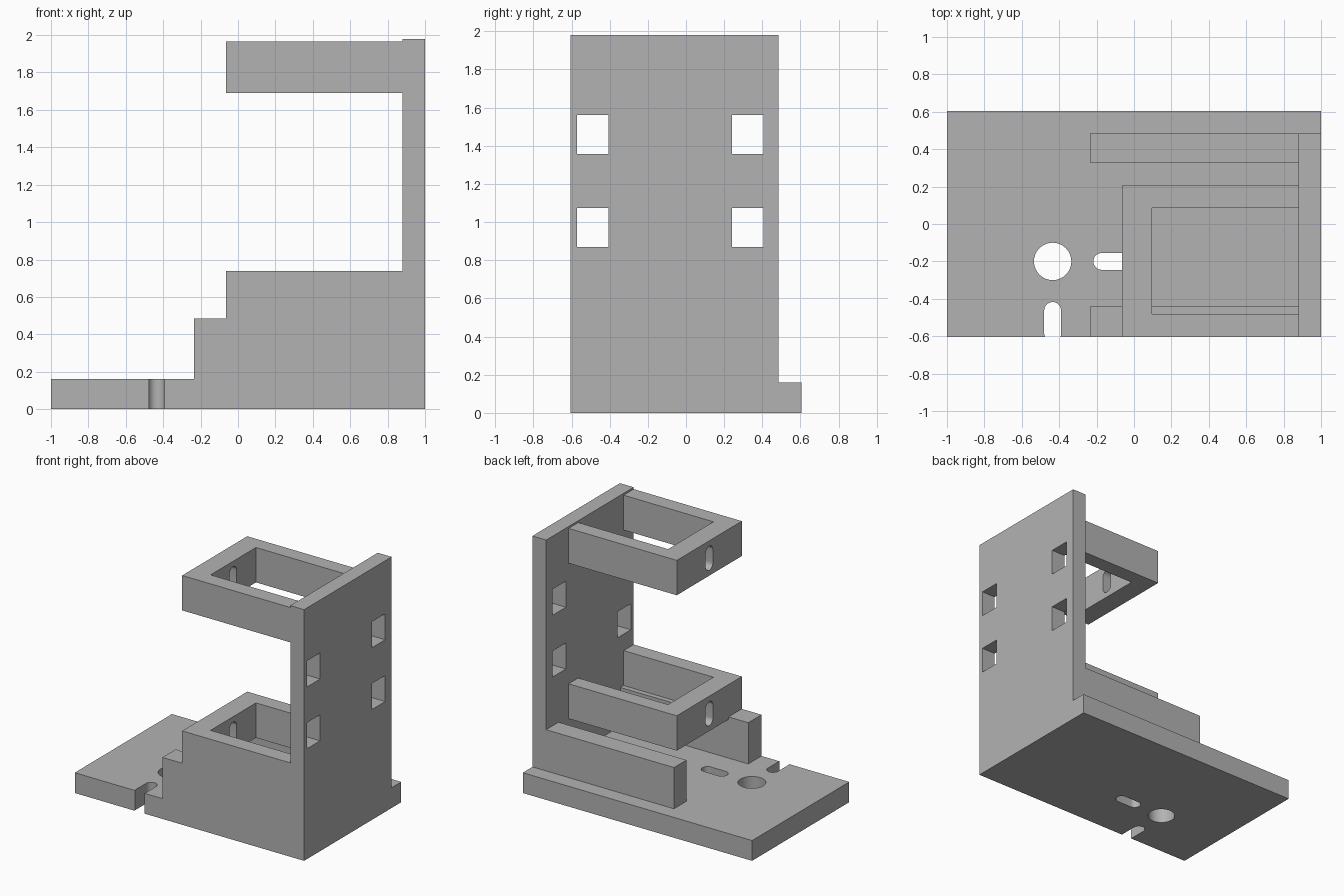
import bpy
import bmesh
from math import pi, cos, sin, radians
from mathutils import Matrix

cube = bpy.data.objects.get("Cube")
if cube:
    bpy.data.objects.remove(cube, do_unlink=True)

grey = bpy.data.materials.new("matte_grey")
grey.use_nodes = True
colour = (0.45, 0.45, 0.45, 1)
grey.diffuse_color = colour
grey.node_tree.nodes["Principled BSDF"].inputs["Base Color"].default_value = colour


def add_object(name, bm):
    bmesh.ops.recalc_face_normals(bm, faces=bm.faces)
    mesh = bpy.data.meshes.new(name)
    bm.to_mesh(mesh)
    bm.free()
    mesh.materials.append(grey)
    obj = bpy.data.objects.new(name, mesh)
    bpy.context.collection.objects.link(obj)
    return obj


def box(name, x, y, z):
    """Box from (low, high) ranges along each axis."""
    bm = bmesh.new()
    bmesh.ops.create_cube(bm, size=1)
    for v in bm.verts:
        v.co = [r[0] if c < 0 else r[1] for c, r in zip(v.co, (x, y, z))]
    return add_object(name, bm)


def slot(centre, radius, straight, depth, turn=None, steps=16):
    """Round-ended prism, long along its own x and cut along its own z."""
    bm = bmesh.new()
    ring = []
    for side in (1, -1):
        for i in range(steps + 1):
            a = -pi / 2 + pi * i / steps
            ring.append((side * (straight / 2 + radius * cos(a)),
                         side * radius * sin(a), -depth / 2))
    face = bm.faces.new([bm.verts.new(p) for p in ring])
    bmesh.ops.remove_doubles(bm, verts=bm.verts, dist=1e-5)
    out = bmesh.ops.extrude_face_region(bm, geom=list(bm.faces))
    top = [g for g in out["geom"] if isinstance(g, bmesh.types.BMVert)]
    bmesh.ops.translate(bm, verts=top, vec=(0, 0, depth))
    bm.transform(Matrix.Translation(centre) @ (turn or Matrix()))
    return add_object("cutter", bm)


def cut(target, cutters):
    """Subtract the cutters, bake the result and discard them."""
    for c in cutters:
        c.hide_render = True
        mod = target.modifiers.new("cut", "BOOLEAN")
        mod.operation = "DIFFERENCE"
        mod.solver = "EXACT"
        mod.object = c
    graph = bpy.context.evaluated_depsgraph_get()
    target.data = bpy.data.meshes.new_from_object(target.evaluated_get(graph))
    target.modifiers.clear()
    for c in cutters:
        bpy.data.objects.remove(c, do_unlink=True)
    bpy.ops.object.select_all(action="DESELECT")
    target.select_set(True)
    bpy.context.view_layer.objects.active = target
    bpy.ops.object.shade_smooth_by_angle(angle=radians(30))


FRONT, WALL, BASE_TOP = -0.605, 0.88, 0.16
HOLE_X, MID_Y = -0.435, -0.2

# Base plate with a round hole and four slots around it
base = box("base_plate", (-1, 1), (FRONT, 0.605), (0, BASE_TOP))
holes = [slot((HOLE_X, MID_Y, 0.08), 0.1, 0, 0.4)]
for k in range(4):
    a = k * pi / 2
    centre = (HOLE_X + 0.325 * cos(a), MID_Y + 0.325 * sin(a), 0.08)
    holes.append(slot(centre, 0.045, 0.125, 0.4, Matrix.Rotation(a, 4, "Z")))
cut(base, holes)

# Upright wall with four square windows
wall = box("upright_wall", (WALL, 1), (FRONT, 0.485), (BASE_TOP, 1.98))
cut(wall, [box("cutter", (0.7, 1.2), (y, y + 0.165), (z, z + 0.205))
           for y in (-0.57, 0.24) for z in (0.87, 1.357)])

# Side ribs, the front one notched under the lower frame
box("back_rib", (-0.235, WALL), (0.33, 0.485), (BASE_TOP, 0.485))
rib = box("front_rib", (-0.235, WALL), (FRONT, -0.44), (BASE_TOP, 0.485))
cut(rib, [box("cutter", (-0.063, 1), (-0.7, -0.3), (0.465, 0.6))])

# Two three-sided holder frames, each with an upright slot in its end
upright = Matrix.Rotation(pi / 2, 4, "Y")
for name, low in (("lower_frame", 0.465), ("upper_frame", 1.69)):
    frame = box(name, (-0.063, WALL), (FRONT, 0.205), (low, low + 0.275))
    cut(frame, [box("cutter", (0.097, 1), (-0.48, 0.085), (low - 0.1, low + 0.4)),
                slot((0.02, MID_Y, low + 0.1375), 0.045, 0.1, 0.4, upright)])
